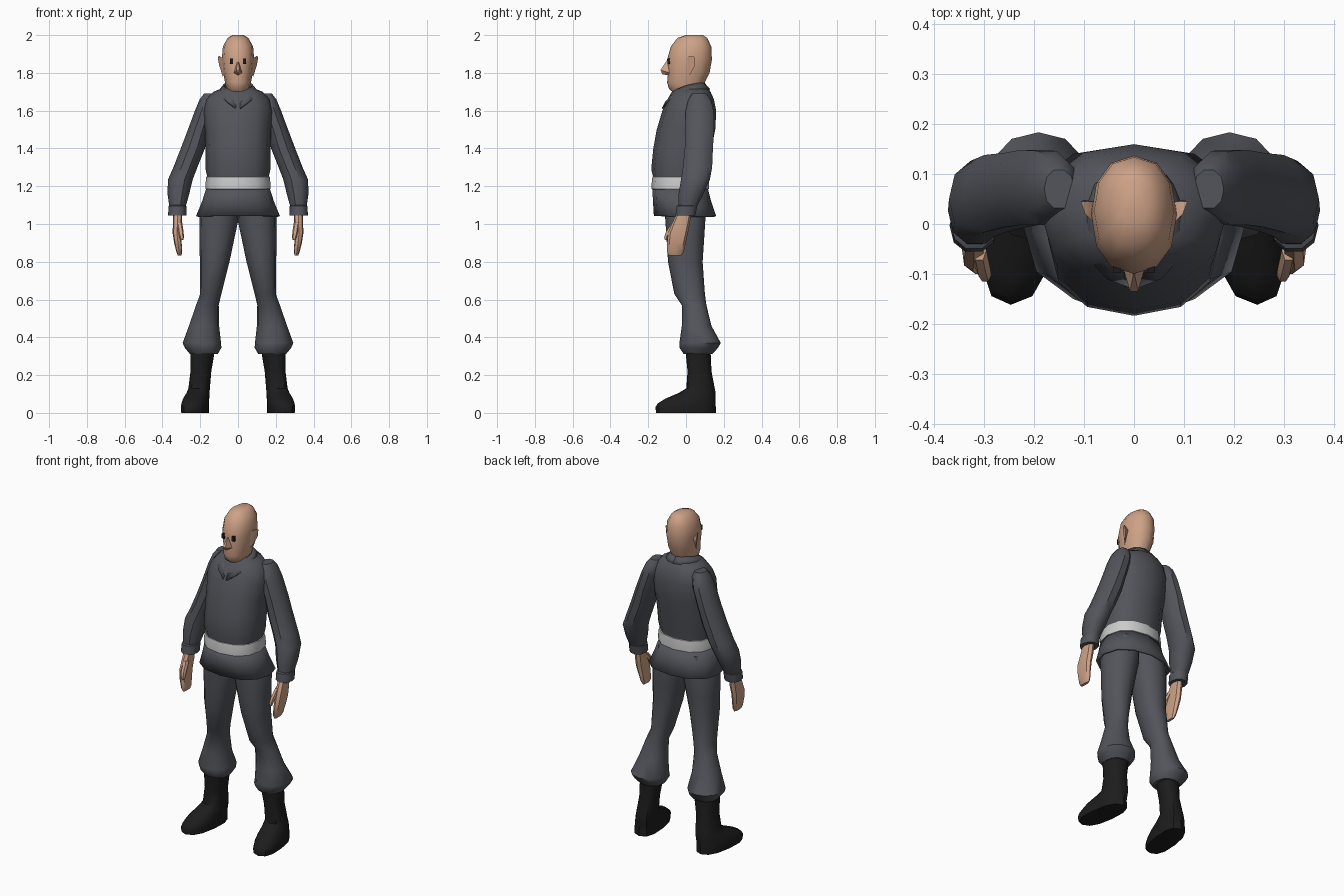
import bpy, bmesh, math


def material(name, rgb):
    m = bpy.data.materials.new(name)
    m.diffuse_color = (*rgb, 1)
    return m


SKIN = material("skin", (0.62, 0.36, 0.24))
CLOTH = material("cloth", (0.085, 0.09, 0.105))
BELT = material("belt_white", (0.7, 0.7, 0.69))
BLACK = material("black", (0.012, 0.012, 0.013))


def finish(name, bm, mat, mirror=False):
    bmesh.ops.recalc_face_normals(bm, faces=bm.faces)
    me = bpy.data.meshes.new(name)
    bm.to_mesh(me)
    bm.free()
    me.materials.append(mat)
    ob = bpy.data.objects.new(name, me)
    bpy.context.collection.objects.link(ob)
    if mirror:
        ob.modifiers.new("mirror", 'MIRROR').use_mirror_merge = False
    return ob


def loft(name, rows, mat, mirror=False, n=12, p=2.2, shear=0.0, caps=True):
    """Stack of rounded rings; each row is (z, x_min, x_max, y_min, y_max)."""
    bm = bmesh.new()
    rings = []
    for z, x0, x1, y0, y1 in rows:
        ring = []
        for i in range(n):
            a = 2 * math.pi * i / n
            c, s = (math.copysign(abs(v) ** (2 / p), v) for v in (math.cos(a), math.sin(a)))
            y = (y0 + y1) / 2 + (y1 - y0) / 2 * s
            ring.append(bm.verts.new(((x0 + x1) / 2 + (x1 - x0) / 2 * c + shear * y, y, z)))
        rings.append(ring)
    for a, b in zip(rings, rings[1:]):
        for i in range(n):
            j = (i + 1) % n
            bm.faces.new((a[i], a[j], b[j], b[i]))
    if caps:
        bm.faces.new(rings[0])
        bm.faces.new(rings[-1])
    return finish(name, bm, mat, mirror)


def centred(rows):
    return [(z, -r, r, y0, y1) for z, r, y0, y1 in rows]


def hull(name, pts, mat, mirror=False):
    bm = bmesh.new()
    for pt in pts:
        bm.verts.new(pt)
    bmesh.ops.convex_hull(bm, input=bm.verts)
    return finish(name, bm, mat, mirror)


# Head and neck
loft("head", centred([
    (2.0, 0.03, 0.0, 0.09), (1.985, 0.055, -0.045, 0.112), (1.94, 0.08, -0.08, 0.134),
    (1.87, 0.086, -0.1, 0.137), (1.80, 0.078, -0.095, 0.125), (1.75, 0.069, -0.1, 0.10),
    (1.715, 0.06, -0.09, 0.09), (1.69, 0.05, -0.06, 0.085), (1.60, 0.05, -0.05, 0.085)]), SKIN)
hull("nose", [(0, -0.095, 1.875), (0.008, -0.135, 1.815), (-0.008, -0.135, 1.815), (0.022, -0.088, 1.80),
              (-0.022, -0.088, 1.80), (0, -0.125, 1.793), (0, -0.085, 1.785)], SKIN)
hull("ear", [(0.078, 0.0, 1.875), (0.074, 0.005, 1.79), (0.08, 0.015, 1.78), (0.107, 0.045, 1.885),
             (0.098, 0.02, 1.89), (0.1, 0.048, 1.84), (0.08, 0.045, 1.86)], SKIN, True)
hull("eye", [(x, y, z) for x in (0.026, 0.042) for y in (-0.08, -0.098) for z in (1.846, 1.876)], BLACK, True)

# Tunic body, belt and flared skirt
loft("tunic", centred([
    (1.725, 0.07, -0.05, 0.115), (1.70, 0.13, -0.075, 0.13), (1.66, 0.17, -0.098, 0.148),
    (1.60, 0.185, -0.125, 0.16), (1.5, 0.175, -0.155, 0.155), (1.4, 0.172, -0.173, 0.135),
    (1.29, 0.172, -0.184, 0.12), (1.24, 0.16, -0.172, 0.11), (1.17, 0.16, -0.172, 0.11)]), CLOTH, p=2.3)
loft("belt", centred([
    (1.252, 0.158, -0.17, 0.108), (1.25, 0.168, -0.178, 0.118), (1.215, 0.172, -0.182, 0.121),
    (1.185, 0.172, -0.182, 0.121), (1.18, 0.158, -0.17, 0.108)]), BELT, p=2.3)
skirt = loft("skirt", centred([(1.19, 0.168, -0.178, 0.115), (1.12, 0.19, -0.175, 0.133),
                               (1.042, 0.222, -0.17, 0.16)]), CLOTH, p=2.3, caps=False)
sol = skirt.modifiers.new("thickness", 'SOLIDIFY')
sol.thickness = 0.012

# Collar: open band, tilted down to two points at the front
bm = bmesh.new()
strip = []
for i in range(8):
    t = i / 7
    a = 0.1 + (math.pi - 0.1) * t
    lift = 1 - (1 - t) ** 2.6
    top = bm.verts.new((0.078 * math.sin(a), 0.01 - 0.085 * math.cos(a), 1.675 + 0.075 * lift))
    low = bm.verts.new((0.108 * math.sin(a), -0.128 * math.cos(a), 1.615 + 0.1 * lift))
    strip.append((top, low))
for (a, b), (c, d) in zip(strip, strip[1:]):
    bm.faces.new((a, b, d, c))
collar = finish("collar", bm, CLOTH, True)
collar.modifiers.new("thickness", 'SOLIDIFY').thickness = 0.01
hull("placket", [(x, y, z) for x in (-0.02, 0.004) for y, z in
                 ((-0.08, 1.69), (-0.085, 1.67), (-0.126, 1.61), (-0.11, 1.605))], CLOTH)

# Sleeves with cuffs
loft("sleeve", [
    (1.69, 0.12, 0.18, 0.03, 0.11), (1.66, 0.11, 0.203, 0.01, 0.135), (1.60, 0.12, 0.228, -0.005, 0.15),
    (1.5, 0.15, 0.265, -0.005, 0.152), (1.4, 0.175, 0.303, -0.01, 0.146), (1.3, 0.215, 0.342, -0.02, 0.142),
    (1.235, 0.24, 0.371, -0.03, 0.13), (1.16, 0.258, 0.373, -0.042, 0.095),
    (1.095, 0.276, 0.364, -0.042, 0.062)], CLOTH, True, n=10)
loft("cuff", [(1.1, 0.28, 0.36, -0.042, 0.055), (1.095, 0.273, 0.368, -0.052, 0.062),
              (1.045, 0.273, 0.37, -0.058, 0.052), (1.048, 0.29, 0.352, -0.045, 0.035)], CLOTH, True, n=10)

# Hands
loft("hand", [
    (1.06, 0.296, 0.344, -0.048, 0.028), (1.0, 0.297, 0.345, -0.075, 0.02), (0.95, 0.3, 0.346, -0.095, 0.01),
    (0.90, 0.298, 0.338, -0.1, -0.002), (0.85, 0.296, 0.326, -0.1, -0.012),
    (0.832, 0.3, 0.318, -0.09, -0.025)], SKIN, True, n=8, p=2.6)
loft("thumb", [(1.01, 0.296, 0.325, -0.075, -0.03), (0.96, 0.288, 0.318, -0.108, -0.07),
               (0.93, 0.286, 0.31, -0.117, -0.088), (0.915, 0.29, 0.305, -0.113, -0.095)], SKIN, True, n=6)

# Trousers, gathered above the boots
loft("trouser_leg", [
    (1.16, 0.0, 0.165, -0.12, 0.10), (1.03, -0.004, 0.205, -0.11, 0.103), (0.92, 0.02, 0.204, -0.103, 0.096),
    (0.8, 0.045, 0.202, -0.095, 0.088), (0.63, 0.088, 0.2, -0.062, 0.1), (0.57, 0.102, 0.222, -0.022, 0.108),
    (0.46, 0.1, 0.26, -0.022, 0.135), (0.37, 0.09, 0.293, -0.035, 0.184), (0.345, 0.088, 0.282, -0.035, 0.17),
    (0.312, 0.107, 0.255, -0.012, 0.14)], CLOTH, True)

# Boots
loft("boot", [
    (0.33, 0.13, 0.26, -0.003, 0.13), (0.22, 0.15, 0.26, 0.008, 0.135), (0.13, 0.158, 0.272, 0.002, 0.152),
    (0.105, 0.158, 0.28, -0.04, 0.157), (0.075, 0.157, 0.292, -0.11, 0.157), (0.05, 0.156, 0.297, -0.15, 0.155),
    (0.03, 0.156, 0.299, -0.162, 0.158), (0.0, 0.157, 0.297, -0.158, 0.158)], BLACK, True, p=2.5, shear=-0.12)

# Smooth shading with sharp creases
for ob in bpy.context.collection.objects:
    ob.select_set(True)
    bpy.context.view_layer.objects.active = ob
bpy.ops.object.shade_smooth_by_angle(angle=math.radians(40))
